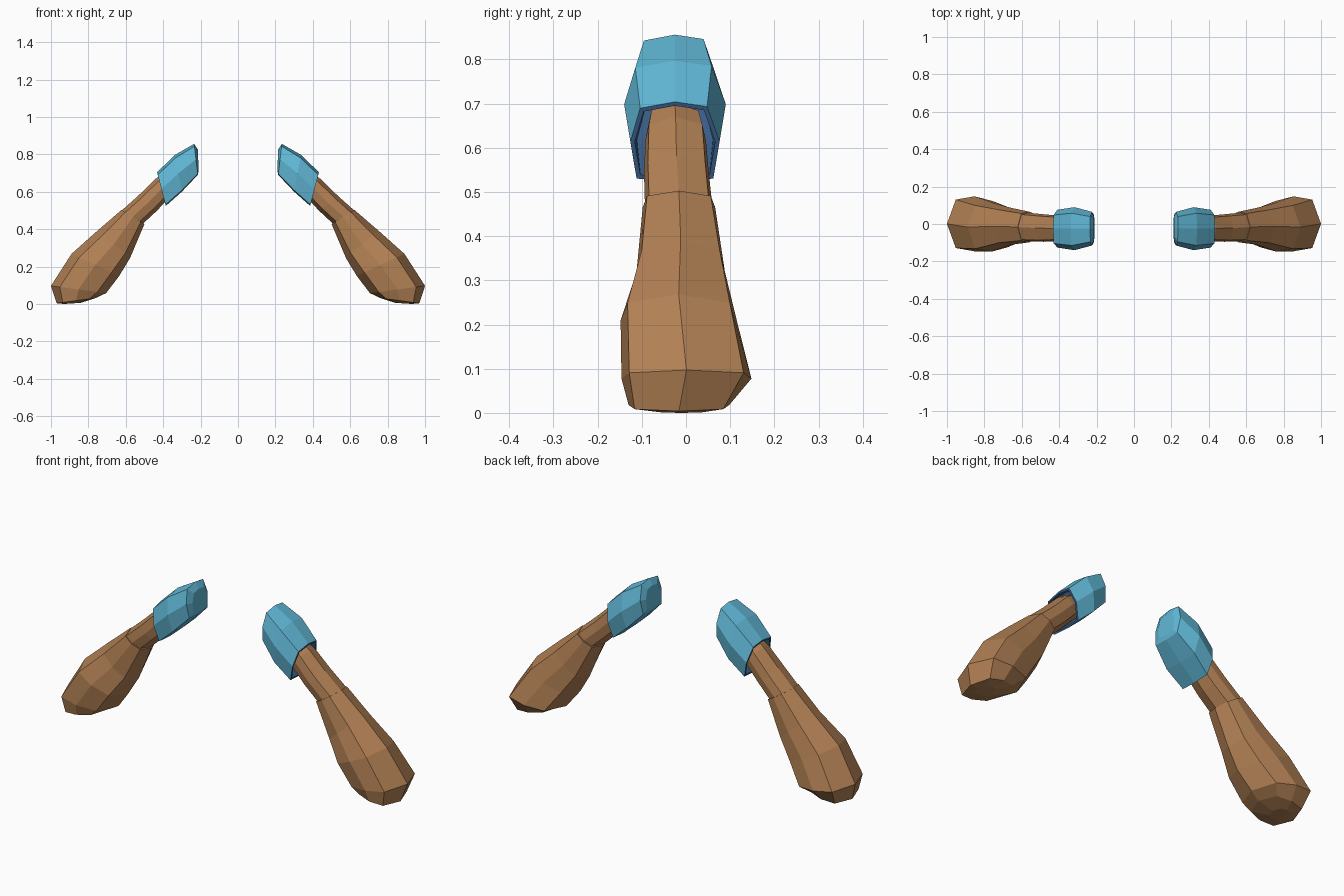
import bpy, bmesh
from mathutils import Vector

if "Cube" in bpy.data.objects:
    bpy.data.objects.remove(bpy.data.objects["Cube"])


def material(name, rgb):
    m = bpy.data.materials.new(name)
    m.diffuse_color = (*rgb, 1)
    m.use_nodes = True
    m.node_tree.nodes["Principled BSDF"].inputs["Base Color"].default_value = m.diffuse_color
    return m


SKIN = material("skin", (0.45, 0.22, 0.09))
CLOTH = material("cloth", (0.12, 0.48, 0.68))
LINING = material("lining", (0.04, 0.11, 0.24))

# Eight-sided cross-sections as (top-bottom, front-back) factors
ROUND = [(1, 0), (.68, .88), (0, 1), (-.68, .82), (-1, 0), (-.68, -.82), (0, -1), (.68, -.88)]
BOXY = [(1, 0), (.88, .72), (0, 1), (-.93, .86), (-1, 0), (-.93, -.86), (0, -1), (.84, -.78)]


def loft(name, rings, section, side, mats, lining_from=99):
    """Rings: (top x, top z, bottom x, bottom z, front y, back y, scale)."""
    bm = bmesh.new()
    loops = []
    for tx, tz, bx, bz, y0, y1, s in rings:
        c = Vector(((tx + bx) / 2, (y0 + y1) / 2, (tz + bz) / 2))
        u = Vector(((tx - bx) / 2, 0, (tz - bz) / 2)) * s
        v = Vector((0, (y1 - y0) / 2, 0)) * s
        loop = []
        for a, b in section:
            p = c + u * a + v * b
            loop.append(bm.verts.new((p.x * side, p.y, p.z)))
        loops.append(loop)
    n = len(section)
    for i, (l0, l1) in enumerate(zip(loops, loops[1:])):
        for k in range(n):
            f = bm.faces.new((l0[k], l0[(k + 1) % n], l1[(k + 1) % n], l1[k]))
            f.material_index = int(i >= lining_from)
    bm.faces.new(loops[0])
    bm.faces.new(loops[-1]).material_index = int(lining_from < 99)
    bmesh.ops.recalc_face_normals(bm, faces=bm.faces)
    me = bpy.data.meshes.new(name)
    bm.to_mesh(me)
    bm.free()
    for m in mats:
        me.materials.append(m)
    ob = bpy.data.objects.new(name, me)
    bpy.context.collection.objects.link(ob)
    return ob


# Forearm ending in a rounded stump
forearm = [
    (.622, .503, .500, .428, -.098, .066, 1),
    (.750, .393, .577, .246, -.112, .088, 1),
    (.890, .268, .635, .150, -.148, .115, 1),
    (1.00, .097, .705, .058, -.146, .148, 1),
    (.970, .004, .760, .032, -.130, .098, 1),
    (.930, .000, .840, .006, -.060, .040, 1),
]

# Upper arm running up inside the sleeve
upper_arm = [
    (.395, .700, .325, .605, -.085, .035, 1),
    (.440, .670, .370, .565, -.092, .045, 1),
    (.530, .582, .435, .497, -.095, .052, 1),
    (.622, .503, .503, .430, -.096, .063, .96),
]

# Hollow sleeve: outside from shoulder to cuff, then back along the lining
sleeve = [
    (.214, .825, .211, .712, -.080, .035, 1),
    (.235, .856, .215, .690, -.115, .065, 1),
    (.337, .797, .300, .600, -.140, .090, 1),
    (.433, .704, .386, .524, -.126, .076, 1),
    (.433, .704, .386, .524, -.126, .076, .9),
    (.337, .797, .300, .600, -.140, .090, .87),
    (.260, .835, .235, .680, -.115, .065, .85),
]

for side, tag in ((1, "right"), (-1, "left")):
    loft(f"forearm_{tag}", forearm, ROUND, side, [SKIN])
    loft(f"upper_arm_{tag}", upper_arm, ROUND, side, [SKIN])
    loft(f"sleeve_{tag}", sleeve, BOXY, side, [CLOTH, LINING], 3)
